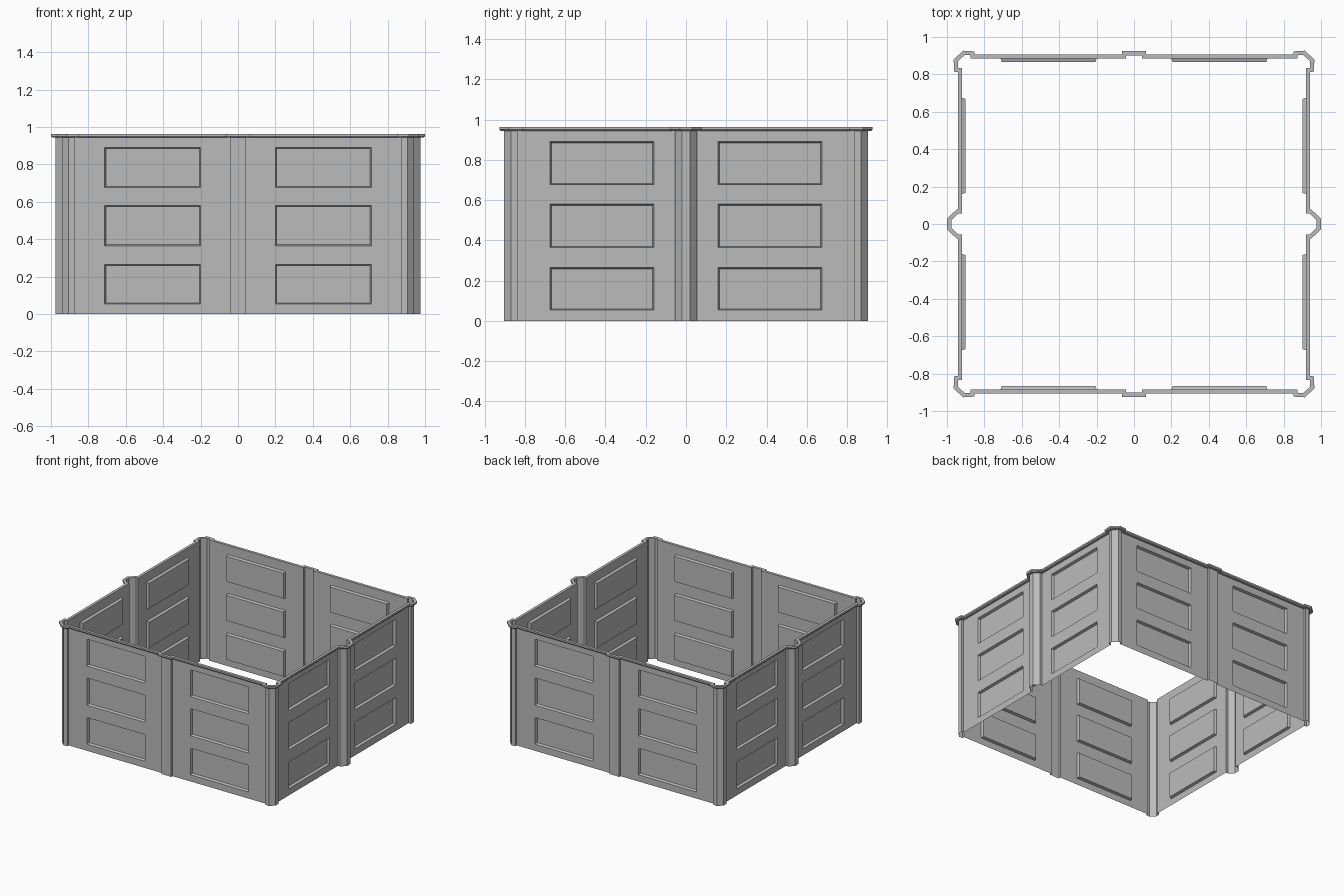
import bpy, bmesh
from mathutils import Vector

cube = bpy.data.objects.get("Cube")
if cube:
    bpy.data.objects.remove(cube, do_unlink=True)

grey = bpy.data.materials.new("plain grey")
grey.use_nodes = True
grey.diffuse_color = (0.5, 0.5, 0.5, 1)
grey.node_tree.nodes["Principled BSDF"].inputs["Base Color"].default_value = (0.5, 0.5, 0.5, 1)

# Plan of one quarter: side pilaster, side wall, corner post, end wall, end pilaster
WALL_X, WALL_Y = 0.92, 0.885
BAY_X, BAY_Y = (0.20, 0.713), (0.16, 0.675)
quarter = [
    (0.977, 0.02), (0.94, 0.055), (WALL_X, 0.055),
    (WALL_X, BAY_Y[0]), (WALL_X, BAY_Y[1]),
    (WALL_X, 0.835), (0.94, 0.835), (0.942, 0.87),
    (0.905, 0.904), (0.874, 0.902), (0.874, WALL_Y),
    (BAY_X[1], WALL_Y), (BAY_X[0], WALL_Y),
    (0.042, WALL_Y), (0.042, 0.902),
]
half = quarter + [(-x, y) for x, y in reversed(quarter)]
plan = [Vector(p) for p in half + [(x, -y) for x, y in reversed(half)]]

# Panel rows and wall height
ROWS = [(0.053, 0.265), (0.364, 0.58), (0.676, 0.89)]
WALL_TOP = 0.943


def offset_plan(dist):
    """Plan pushed outwards with mitred corners."""
    out = []
    for i, p in enumerate(plan):
        a = (p - plan[i - 1]).normalized()
        b = (plan[(i + 1) % len(plan)] - p).normalized()
        na, nb = Vector((a.y, -a.x)), Vector((b.y, -b.x))
        out.append(p + (na + nb) * dist / (1 + na.dot(nb)))
    return out


def loft(bm, rings):
    """Skin a stack of (offset, height) rings around the plan."""
    loops = [[bm.verts.new((p.x, p.y, z)) for p in offset_plan(d)] for d, z in rings]
    n = len(plan)
    for low, high in zip(loops, loops[1:]):
        for i in range(n):
            j = (i + 1) % n
            bm.faces.new((low[i], low[j], high[j], high[i]))
    bm.normal_update()


def finish(bm, name):
    mesh = bpy.data.meshes.new(name)
    bm.to_mesh(mesh)
    bm.free()
    mesh.materials.append(grey)
    obj = bpy.data.objects.new(name, mesh)
    bpy.context.collection.objects.link(obj)
    return obj


def is_panel(face):
    c = face.calc_center_median()
    in_row = any(lo < c.z < hi for lo, hi in ROWS)
    on_end = abs(abs(c.y) - WALL_Y) < 0.001 and BAY_X[0] < abs(c.x) < BAY_X[1]
    on_side = abs(abs(c.x) - WALL_X) < 0.001 and BAY_Y[0] < abs(c.y) < BAY_Y[1]
    return in_row and (on_end or on_side)


# Thin walls with recessed panels
bm = bmesh.new()
heights = [0] + [z for row in ROWS for z in row] + [WALL_TOP]
loft(bm, [(0, z) for z in heights])
panels = [f for f in bm.faces if is_panel(f)]
bmesh.ops.inset_individual(bm, faces=panels, thickness=0.009, depth=-0.02)
finish(bm, "panelled_walls")

# Overhanging rim that follows the walls and posts
bm = bmesh.new()
loft(bm, [(0, WALL_TOP), (0.016, WALL_TOP), (0.022, 0.95), (0.022, 0.963), (0, 0.963), (0, WALL_TOP)])
finish(bm, "top_rim")
